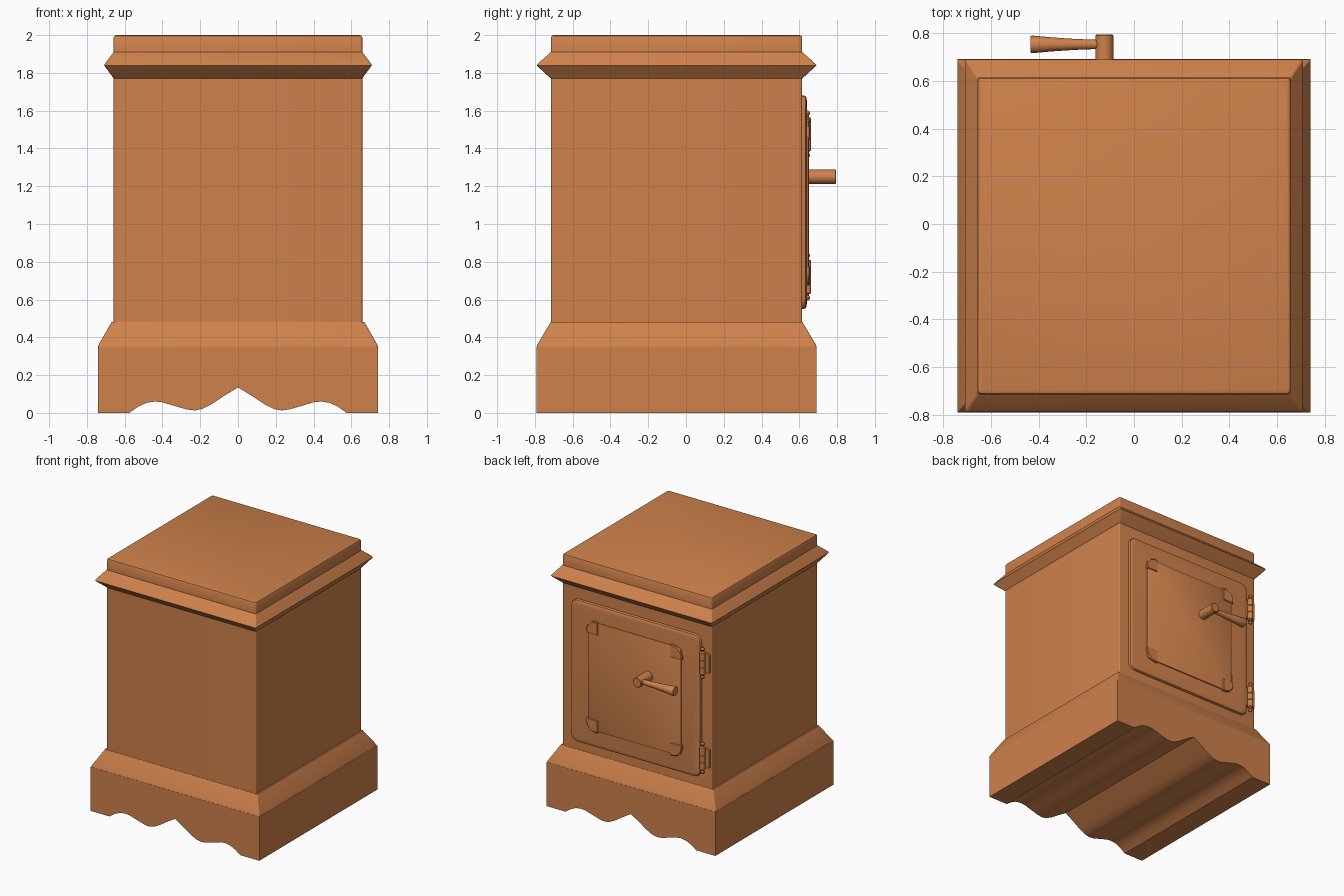
import bpy, bmesh, math

if "Cube" in bpy.data.objects:
    bpy.data.objects.remove(bpy.data.objects["Cube"])

mat = bpy.data.materials.new("terracotta")
mat.diffuse_color = (0.62, 0.22, 0.07, 1)
mat.use_nodes = True
mat.node_tree.nodes["Principled BSDF"].inputs["Base Color"].default_value = mat.diffuse_color


def rounded(hw, hh, r, n=5):
    """Rounded rectangle outline (a circle when hw = hh = r)."""
    pts = []
    for k, (sx, sy) in enumerate([(1, 1), (-1, 1), (-1, -1), (1, -1)]):
        for i in range(n + 1):
            a = math.pi / 2 * (k + i / n)
            pts.append((sx * (hw - r) + r * math.cos(a), sy * (hh - r) + r * math.sin(a)))
    return pts


def loft(name, rings, axis, centre=(0, 0, 0), smooth=30):
    """Skin a stack of (outline, distance) rings along an axis and cap both ends."""
    place = {"X": lambda u, v, d: (d, u, v),
             "Y": lambda u, v, d: (u, d, v),
             "Z": lambda u, v, d: (u, v, d)}[axis]
    bm = bmesh.new()
    loops = [[bm.verts.new(place(u, v, d)) for u, v in pts] for pts, d in rings]
    n = len(loops[0])
    for a, b in zip(loops, loops[1:]):
        for i in range(n):
            j = (i + 1) % n
            bm.faces.new((a[i], a[j], b[j], b[i]))
    bm.faces.new(loops[0])
    bm.faces.new(loops[-1])
    bmesh.ops.remove_doubles(bm, verts=bm.verts, dist=1e-5)
    bmesh.ops.recalc_face_normals(bm, faces=bm.faces)
    mesh = bpy.data.meshes.new(name)
    bm.to_mesh(mesh)
    bm.free()
    mesh.materials.append(mat)
    ob = bpy.data.objects.new(name, mesh)
    bpy.context.collection.objects.link(ob)
    ob.location = centre
    bpy.ops.object.select_all(action='DESELECT')
    ob.select_set(True)
    bpy.context.view_layer.objects.active = ob
    bpy.ops.object.shade_smooth_by_angle(angle=math.radians(smooth))
    return ob


def turned(name, profile, axis, centre):
    """Round part from (radius, distance) pairs."""
    return loft(name, [(rounded(r, r, r), d) for r, d in profile], axis, centre)


def slab(name, rings, axis, centre):
    """Rounded rectangular part from (half width, half height, corner radius, distance)."""
    return loft(name, [(rounded(w, h, r), d) for w, h, r, d in rings], axis, centre)


CY = -0.05  # middle of the cabinet in depth

# Skirt with scalloped underside running front to back
half = [(0.575, 0), (0.53, 0.032), (0.485, 0.053), (0.44, 0.06), (0.40, 0.056),
        (0.33, 0.035), (0.27, 0.018), (0.23, 0.013), (0.19, 0.021), (0.14, 0.046),
        (0.07, 0.092)]
under = [(-x, z) for x, z in half] + [(0, 0.135)] + half[::-1]
skirt = [(0.742, 0.35), (-0.742, 0.35), (-0.742, 0)] + under + [(0.742, 0)]
loft("base_skirt", [(skirt, -0.742), (skirt, 0.742)], "Y", (0, CY, 0))

# Sloping shoulder between skirt and body
slab("base_shoulder", [(0.742, 0.742, 0.008, 0.345), (0.738, 0.738, 0.008, 0.36),
                       (0.67, 0.667, 0.008, 0.48)], "Z", (0, CY, 0))

# Main body
slab("body", [(0.658, 0.665, 0.01, 0.46), (0.658, 0.665, 0.01, 1.79)], "Z", (0, CY, 0))

# Cornice and lid
slab("cornice", [(0.656, 0.663, 0.01, 1.768), (0.703, 0.733, 0.01, 1.832),
                 (0.709, 0.740, 0.01, 1.840), (0.703, 0.733, 0.01, 1.850),
                 (0.658, 0.665, 0.01, 1.910), (0.658, 0.665, 0.012, 1.988),
                 (0.654, 0.661, 0.012, 1.996), (0.645, 0.652, 0.012, 2.0)], "Z", (0, CY, 0))

# Door on the back face, with raised panel
DZ = 1.115
slab("door", [(0.57, 0.565, 0.06, 0.60), (0.57, 0.565, 0.06, 0.625),
              (0.566, 0.561, 0.056, 0.633), (0.556, 0.551, 0.05, 0.638),
              (0.542, 0.537, 0.045, 0.640)], "Y", (0, 0, DZ))
slab("door_panel", [(0.41, 0.43, 0.03, 0.63), (0.41, 0.43, 0.03, 0.647),
                    (0.406, 0.426, 0.03, 0.650)], "Y", (0, 0, DZ))

# Rounded corner plates on the panel
arc = [(0.02 + 0.08 * math.cos(math.pi / 2 * i / 8), 0.02 + 0.08 * math.sin(math.pi / 2 * i / 8))
       for i in range(9)]
for sx in (-1, 1):
    for sz in (-1, 1):
        plate = [(sx * u, sz * v) for u, v in [(0, 0), (0.1, 0)] + arc + [(0, 0.1)]]
        inner = [(u * 0.9 + sx * 0.004, v * 0.9 + sz * 0.004) for u, v in plate]
        loft("corner_plate", [(plate, 0.635), (plate, 0.651), (inner, 0.656)], "Y",
             (sx * 0.32, 0, DZ + sz * 0.34))

# Hinges: barrel with ball finials and two leaves
for hz in (0.72, 1.475):
    turned("hinge_barrel", [(0.006, -0.125), (0.013, -0.118), (0.015, -0.110), (0.008, -0.098),
                            (0.010, -0.092), (0.021, -0.085), (0.021, -0.031), (0.018, -0.028),
                            (0.021, -0.025), (0.021, 0.025), (0.018, 0.028), (0.021, 0.031),
                            (0.021, 0.085), (0.010, 0.092), (0.008, 0.098), (0.015, 0.110),
                            (0.013, 0.118), (0.006, 0.125)], "Z", (-0.595, 0.642, hz))
    slab("hinge_leaf", [(0.04, 0.075, 0.008, 0.605), (0.04, 0.075, 0.008, 0.632)],
         "Y", (-0.605, 0, hz))

# Handle: stub straight out of the door, flared lever to the side
turned("handle_stub", [(0.038, 0.64), (0.038, 0.791), (0.034, 0.795)], "Y", (-0.124, 0, 1.25))
turned("handle_lever", [(0.02, -0.13), (0.02, -0.17), (0.023, -0.25), (0.029, -0.34),
                        (0.037, -0.428), (0.034, -0.435)], "X", (0, 0.754, 1.25))
